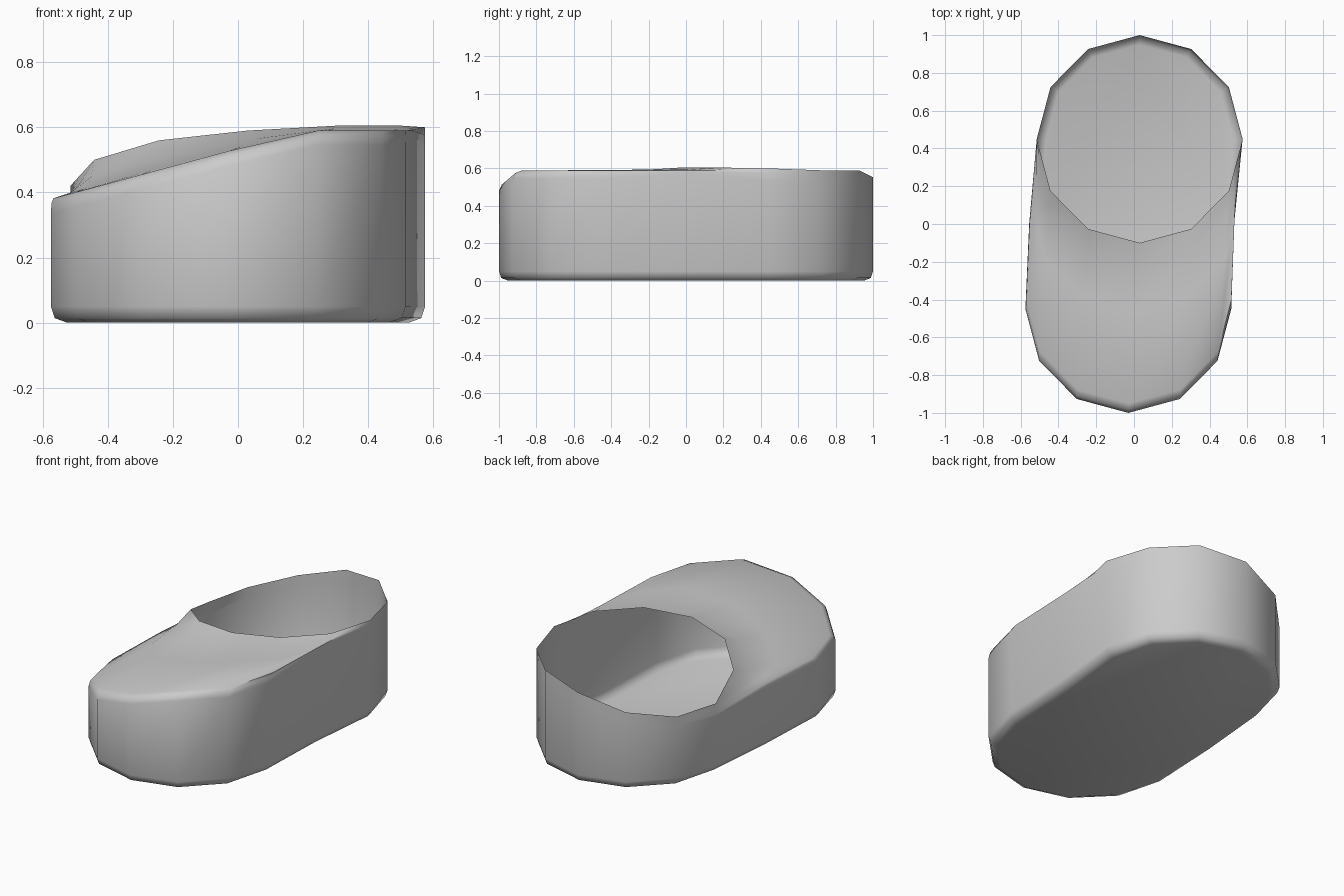
import bpy
import bmesh
from math import cos, sin, radians
from mathutils import Vector

if "Cube" in bpy.data.objects:
    bpy.data.objects.remove(bpy.data.objects["Cube"])

RX, RY = 0.545, 0.55
BACK, FRONT = Vector((0.03, 0.45)), Vector((-0.03, -0.45))


def arc(center, deg):
    return center + Vector((RX * cos(radians(deg)), RY * sin(radians(deg))))


def top(x):
    """Sloping height of the upper surface."""
    return min(0.59, 0.535 + 0.27 * x)


# Outline: 12-sided half circles joined by slightly bowed sides
MID = Vector((0, 0))
outline = [(arc(BACK, a), BACK) for a in range(0, 181, 30)]
outline.append((Vector((-0.555, 0)), MID))
outline += [(arc(FRONT, a), FRONT) for a in range(180, 361, 30)]
outline.append((Vector((0.53, 0)), MID))
N = len(outline)

# Opening rim: one height every 30 degrees, side columns share a rim edge
heights = [0.60, 0.59, 0.59, 0.553, 0.475, 0.425, 0.42,
           0.50, 0.56, 0.59, 0.605, 0.605]
corners = [arc(BACK, 30 * i).to_3d() + Vector((0, 0, h)) for i, h in enumerate(heights)]
rim = (corners[:7]
       + [corners[6].lerp(corners[7], f) for f in (1 / 3, 2 / 3)]
       + corners[7:]
       + [corners[11].lerp(corners[0], f) for f in (1 / 3, 2 / 3)])

rings = []
# Rounded base edge
for inset, z in ((0.05, 0.0), (0.012, 0.014), (0.0, 0.05)):
    rings.append([(c + (p - c) * (1 - inset / RX)).to_3d() + Vector((0, 0, z))
                  for p, c in outline])

# Upper edge, sloping front cover and raised lip
for t, lip in ((0, 0), (0.015, 0), (0.05, 0), (0.6, 0.05), (0.85, 0.4), (1, 1)):
    ring = []
    for i, (p, c) in enumerate(outline):
        r = rim[i]
        if i < 7:
            z0 = top(p.x) - 0.05
            ring.append(Vector((p.x, p.y, z0 + (r.z - z0) * t)))
            continue
        dist = (r.xy - p).length
        s = t if t >= 0.6 else min(t / dist, t * 8)
        q = p.lerp(r.xy, s)
        drop = {0: 0.045, 0.015: 0.014}.get(t, 0.0)
        base = top(q.x) - drop
        ring.append(Vector((q.x, q.y, base + (r.z - base) * lip)))
    rings.append(ring)

# Open shell with a closed floor
bm = bmesh.new()
vs = [[bm.verts.new(p) for p in ring] for ring in rings]
for a, b in zip(vs, vs[1:]):
    for i in range(N):
        j = (i + 1) % N
        bm.faces.new((a[i], a[j], b[j], b[i]))
bm.faces.new(vs[0][::-1])
mesh = bpy.data.meshes.new("shoe_shell")
bm.to_mesh(mesh)
bm.free()
shell = bpy.data.objects.new("shoe_shell", mesh)
bpy.context.collection.objects.link(shell)
bpy.context.view_layer.objects.active = shell
shell.select_set(True)
bpy.ops.object.shade_smooth_by_angle(angle=radians(58))
